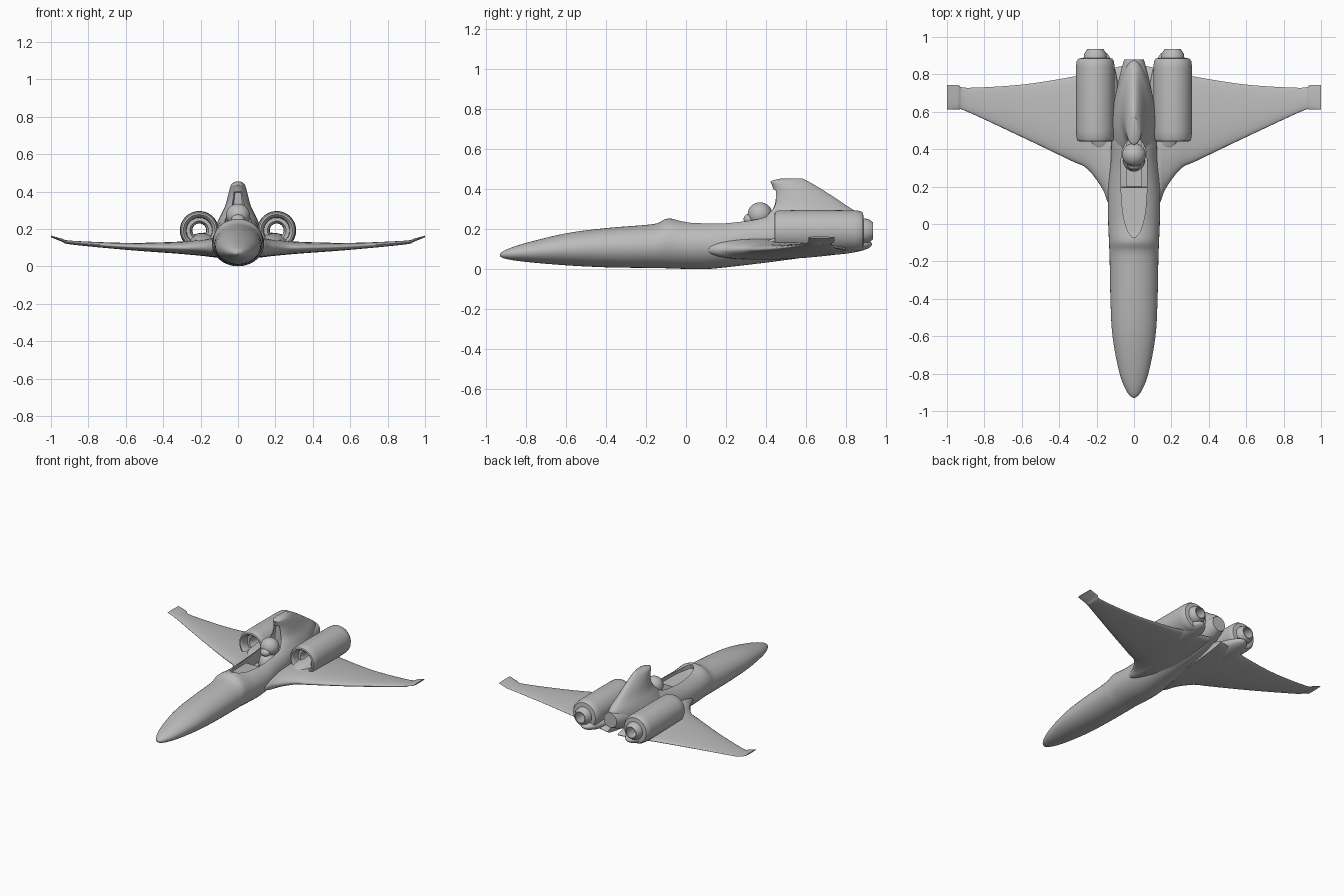
import bpy, bmesh
from math import sin, cos, pi, radians
from mathutils import Vector

if "Cube" in bpy.data.objects:
    bpy.data.objects.remove(bpy.data.objects["Cube"])

grey = bpy.data.materials.new("hull_grey")
grey.use_nodes = True
COLOUR = (0.5, 0.5, 0.5, 1)
grey.diffuse_color = COLOUR
grey.node_tree.nodes["Principled BSDF"].inputs["Base Color"].default_value = COLOUR


def smooth_rows(rows, steps):
    """Spline-interpolate station tuples."""
    rows = [Vector(r) for r in rows]
    out = []
    for i in range(len(rows) - 1):
        a, b = rows[i], rows[i + 1]
        p = rows[max(i - 1, 0)]
        n = rows[min(i + 2, len(rows) - 1)]
        for s in range(steps):
            t = s / steps
            out.append((a * 2 + (b - p) * t + (p * 2 - a * 5 + b * 4 - n) * t * t
                        + (a * 3 - p - b * 3 + n) * t ** 3) / 2)
    return out + [rows[-1]]


def loft(name, rings, closed=False, angle=40):
    """Skin a list of point rings; cap the ends unless closed into a loop."""
    bm = bmesh.new()
    loops = [[bm.verts.new(p) for p in ring] for ring in rings]
    pairs = list(zip(loops, loops[1:]))
    if closed:
        pairs.append((loops[-1], loops[0]))
    else:
        bm.faces.new(loops[0])
        bm.faces.new(loops[-1])
    for a, b in pairs:
        for i in range(len(a)):
            j = (i + 1) % len(a)
            bm.faces.new((a[i], a[j], b[j], b[i]))
    bmesh.ops.recalc_face_normals(bm, faces=bm.faces)
    mesh = bpy.data.meshes.new(name)
    bm.to_mesh(mesh)
    bm.free()
    obj = bpy.data.objects.new(name, mesh)
    bpy.context.collection.objects.link(obj)
    obj.data.materials.append(grey)
    shade(obj, angle)
    return obj


def shade(obj, angle=40):
    bpy.ops.object.select_all(action='DESELECT')
    obj.select_set(True)
    bpy.context.view_layer.objects.active = obj
    bpy.ops.object.shade_smooth_by_angle(angle=radians(angle))


def ball(name, loc, scale):
    bpy.ops.mesh.primitive_uv_sphere_add(segments=32, ring_count=16, location=loc)
    obj = bpy.context.object
    obj.name = name
    obj.scale = scale
    obj.data.materials.append(grey)
    shade(obj)


def turn(n=40):
    return [2 * pi * i / n for i in range(n)]


# Fuselage stations: y, half width, bottom, top
body = [(-.93, .005, .065, .078), (-.9, .036, .052, .098), (-.8, .077, .037, .132),
        (-.6, .115, .02, .18), (-.4, .126, .01, .206), (-.2, .13, .007, .222),
        (-.14, .132, .006, .232), (-.09, .134, .005, .254), (0, .138, .002, .243),
        (.1, .14, .001, .243), (.2, .138, .01, .247), (.33, .125, .025, .265),
        (.45, .12, .04, .285), (.65, .105, .07, .28), (.8, .075, .12, .27),
        (.88, .052, .155, .262)]
fuselage = loft("fuselage", [
    [(w * cos(a), y, (lo + hi) / 2 + (hi - lo) / 2 * sin(a)) for a in turn()]
    for y, w, lo, hi in smooth_rows(body, 4)])

# Swept dorsal fin, skinned upward: z, front y, back y, half width
fin_rows = [(.16, .3, .88, .115), (.22, .33, .88, .112), (.27, .37, .87, .092),
            (.32, .425, .8, .068), (.38, .44, .71, .052), (.42, .43, .645, .042),
            (.44, .425, .61, .033), (.453, .47, .585, .016)]
fin = loft("dorsal_fin", [
    [(w * sin(a) * (1 + .25 * cos(a)), (f + b) / 2 - (b - f) / 2 * cos(a), z) for a in turn()]
    for z, f, b, w in smooth_rows(fin_rows, 4)])

# Cockpit opening: y, half width, floor, roof
pit = [(-.07, .008, .225, .4), (-.04, .034, .215, .4), (.03, .055, .21, .4),
       (.1, .064, .205, .4), (.195, .07, .2, .4), (.2, .07, .12, .4),
       (.38, .07, .12, .4), (.43, .058, .12, .4), (.465, .032, .13, .395)]
cutter = loft("cockpit_cutter", [
    [(-w, y, lo), (w, y, lo), (w, y, lo + .12), (w * .5, y, hi), (-w * .5, y, hi), (-w, y, lo + .12)]
    for y, w, lo, hi in pit])
cutter.hide_render = True
for part in (fuselage, fin):
    mod = part.modifiers.new("cockpit", 'BOOLEAN')
    mod.operation = 'DIFFERENCE'
    mod.solver = 'EXACT'
    mod.object = cutter
    bpy.context.view_layer.objects.active = part
    bpy.ops.object.modifier_apply(modifier=mod.name)
    shade(part)
bpy.data.objects.remove(cutter)

# Seated pilot
ball("pilot_helmet", (0, .37, .273), (.064, .062, .062))
ball("pilot_visor", (0, .318, .25), (.036, .03, .028))
ball("pilot_torso", (0, .35, .165), (.06, .07, .075))

# Wing stations: x, leading y, trailing y, mid z, thickness
wing = [(.04, .04, .85, .1, .1), (.13, .1, .83, .1, .1), (.17, .19, .82, .1, .09),
        (.25, .295, .805, .1, .075), (.34, .34, .785, .1, .06), (.6, .465, .745, .107, .036),
        (.89, .6, .728, .127, .02), (.94, .612, .742, .14, .016), (1, .612, .742, .16, .008)]
# Engine shell as a closed radial profile: y, radius
shell = [(.465, .07), (.45, .076), (.442, .085), (.445, .094), (.46, .101), (.5, .103),
         (.6, .104), (.84, .103), (.87, .1), (.885, .09), (.888, .062), (.91, .06),
         (.935, .043), (.935, .037), (.9, .042), (.8, .038), (.52, .038), (.5, .05), (.5, .068)]
for side, sx in (("left", 1), ("right", -1)):
    loft(side + "_wing", [
        [(sx * x, (f + b) / 2 - (b - f) / 2 * cos(a), z + t / 2 * sin(a) * (1 + .25 * cos(a)))
         for a in turn(32)] for x, f, b, z, t in smooth_rows(wing, 4)], angle=60)
    loft(side + "_engine", [
        [(sx * .207 + r * cos(a), y, .192 + r * sin(a)) for a in turn(48)]
        for y, r in shell], closed=True, angle=35)
    # Fairing blending the engine into the wing root
    ball(side + "_engine_fairing", (sx * .18, .66, .125), (.1, .27, .055))
